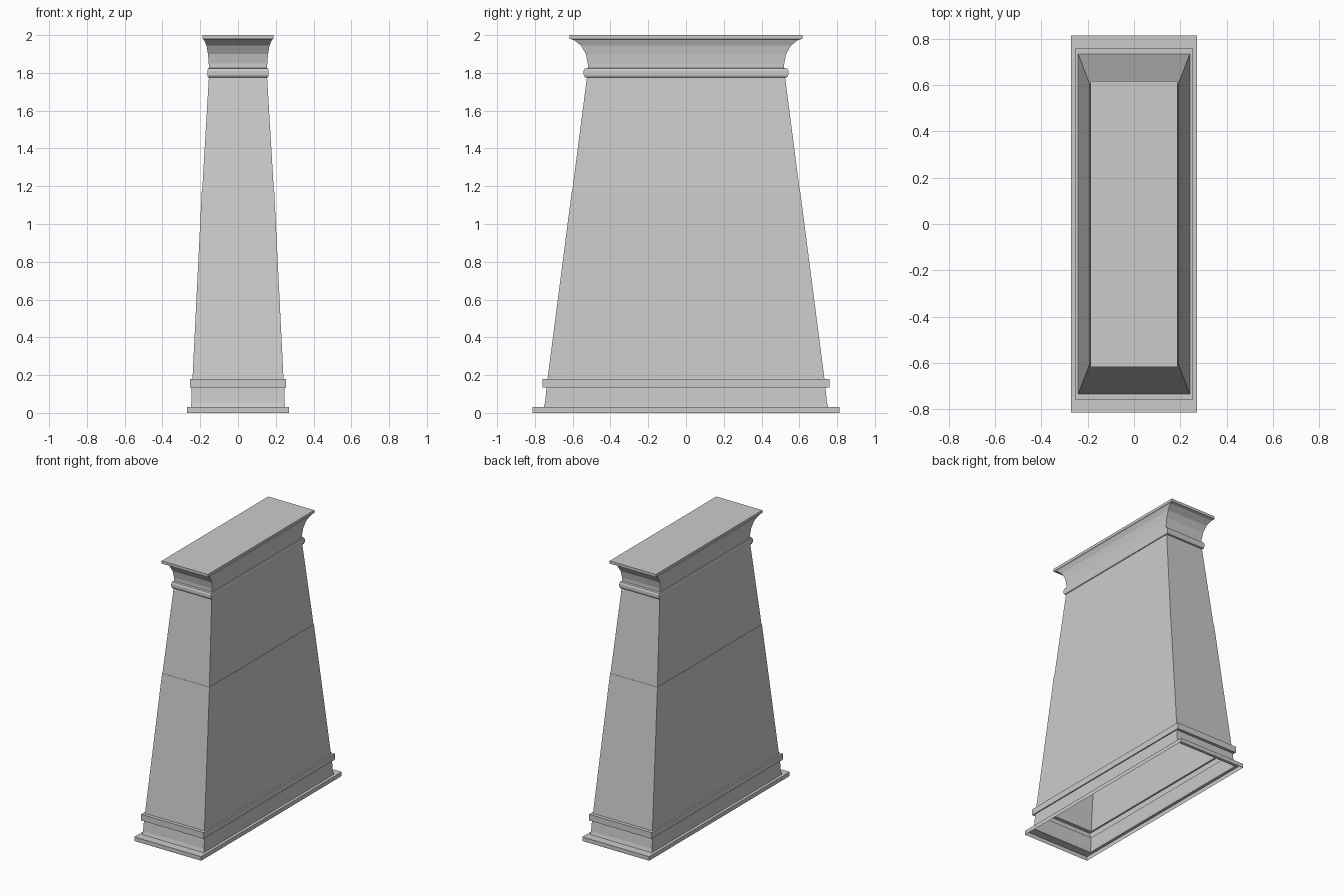
import bpy
import bmesh

cube = bpy.data.objects.get("Cube")
if cube:
    bpy.data.objects.remove(cube, do_unlink=True)

GREY = (0.6, 0.6, 0.6)
stone = bpy.data.materials.new("light grey stone")
stone.use_nodes = True
stone.diffuse_color = (*GREY, 1)
stone.node_tree.nodes["Principled BSDF"].inputs["Base Color"].default_value = (*GREY, 1)


def rectangular_shell(name, profile, cap=False):
    """Stack rectangles (half width, half depth, height) into an open shell."""
    bm = bmesh.new()
    rings = [[bm.verts.new((sx * x, sy * y, z))
              for sx, sy in ((-1, -1), (1, -1), (1, 1), (-1, 1))]
             for x, y, z in profile]
    for low, high in zip(rings, rings[1:]):
        for i in range(4):
            j = (i + 1) % 4
            bm.faces.new((low[i], low[j], high[j], high[i]))
    if cap:
        bm.faces.new(rings[-1])
    mesh = bpy.data.meshes.new(name)
    bm.to_mesh(mesh)
    bm.free()
    mesh.materials.append(stone)
    obj = bpy.data.objects.new(name, mesh)
    bpy.context.collection.objects.link(obj)
    return obj


# Hollow foot: thin plate, coved plinth and projecting band
rectangular_shell("base_plinth", [
    (0.271, 0.813, 0), (0.271, 0.813, 0.03), (0.25, 0.753, 0.03),
    (0.247, 0.746, 0.055), (0.245, 0.738, 0.135),
    (0.253, 0.759, 0.135), (0.253, 0.759, 0.18), (0.241, 0.733, 0.18)])

# Tapered shaft in two courses with a fine joint between them
rectangular_shell("lower_shaft", [
    (0.241, 0.733, 0.18), (0.192, 0.605, 1.17), (0.19, 0.603, 1.17)])
rectangular_shell("upper_shaft", [
    (0.19, 0.603, 1.17), (0.154, 0.524, 1.78)])

# Rounded neck moulding
rectangular_shell("neck_band", [
    (0.154, 0.524, 1.775), (0.159, 0.536, 1.777), (0.162, 0.542, 1.79),
    (0.162, 0.542, 1.81), (0.159, 0.536, 1.823), (0.154, 0.52, 1.825)])

# Flared cove and flat top slab
rectangular_shell("cornice", [
    (0.154, 0.52, 1.825), (0.155, 0.52, 1.85), (0.159, 0.53, 1.9),
    (0.167, 0.556, 1.945), (0.18, 0.595, 1.975), (0.187, 0.617, 1.98),
    (0.187, 0.617, 2)], cap=True)
